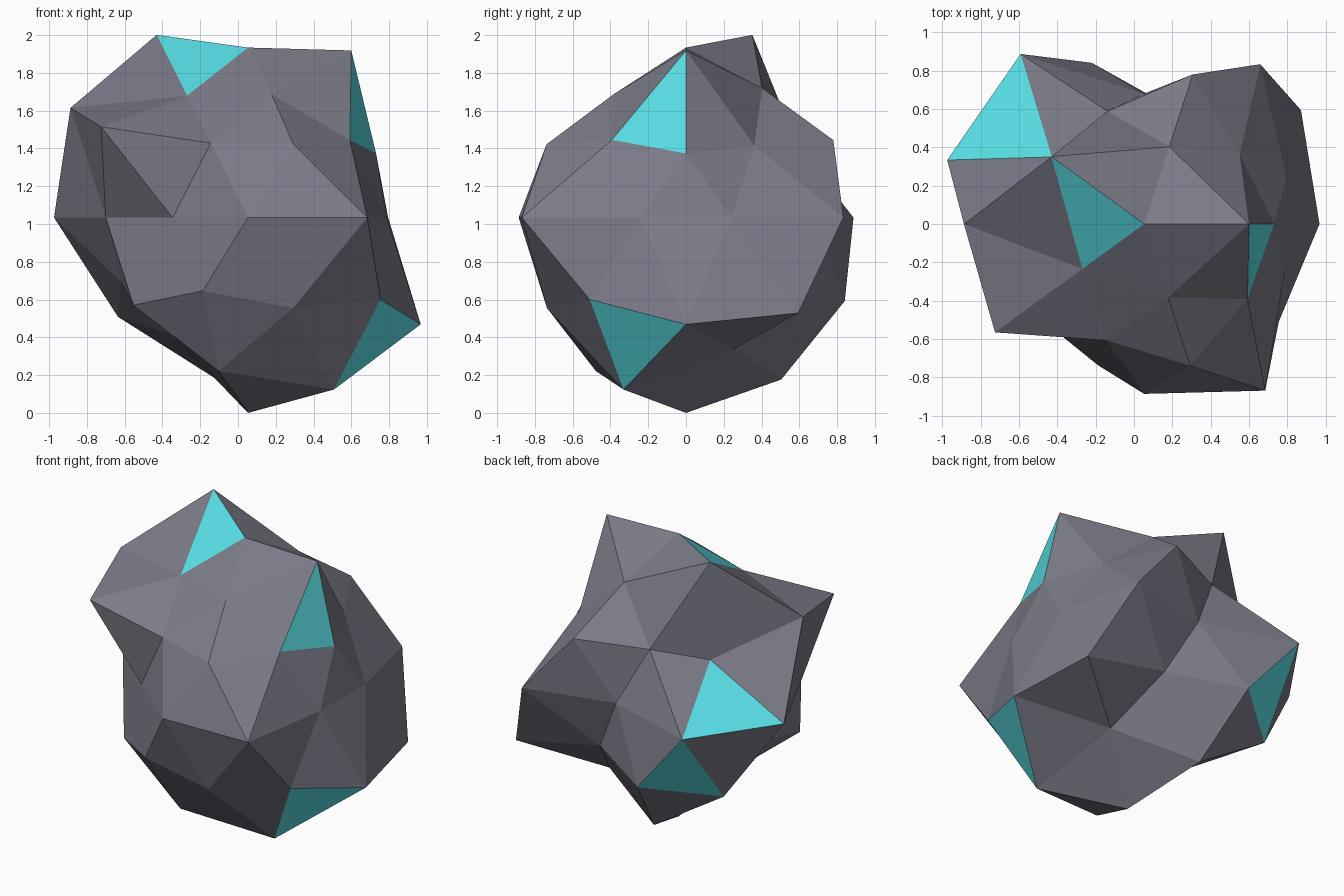
import bpy, bmesh, math

if "Cube" in bpy.data.objects:
    bpy.data.objects.remove(bpy.data.objects["Cube"])

# Ring of the icosphere: height on unit sphere, first azimuth, step, radius of each point
RINGS = {
    "T": (1.0, 0, 360, [0.90]),
    "A": (0.8507, 0, 72, [1.04, 0.806, 1.137, 0.758, 0.767]),
    "B": (0.5257, 36, 72, [0.724, 0.727, 1.105, 0.75, 0.783]),
    "U": (0.4472, 0, 72, [0.758, 0.917, 0.665, 1.075, 0.868]),
    "C": (0.0, 18, 36, [0.78, 1.03, 0.68, 1.096, 1.08, 0.792, 0.679, 0.886, 1.074, 0.772]),
    "L": (-0.4472, 36, 72, [1.13, 0.988, 0.755, 0.867, 0.97]),
    "D": (-0.5257, 0, 72, [1.075, 0.72, 1.0, 0.882, 0.91]),
    "E": (-0.8507, 36, 72, [0.82, 1.008, 0.74, 0.955, 1.07]),
    "Z": (-1.0, 0, 360, [1.034]),
}
# Crystal facets, named by their three ring points
CRYSTAL = [{"T0", "A2", "A3"}, {"A0", "U0", "B4"}, {"L4", "D0", "E4"},
           {"C3", "C4", "U2"}, {"C3", "L1", "D2"}]
CENTRE = (0.053, 0.0, 1.034)


def material(name, colour):
    mat = bpy.data.materials.new(name)
    mat.diffuse_color = (*colour, 1)
    mat.use_nodes = True
    mat.node_tree.nodes["Principled BSDF"].inputs["Base Color"].default_value = mat.diffuse_color
    return mat


def locate(direction):
    """Ring name and index of an icosphere point."""
    ring = min(RINGS, key=lambda k: abs(RINGS[k][0] - direction.z))
    _, start, step, radii = RINGS[ring]
    azimuth = math.degrees(math.atan2(direction.y, direction.x))
    return ring, round((azimuth - start) / step) % len(radii)


# Lumpy boulder: icosphere with each point pushed in or out
bm = bmesh.new()
bmesh.ops.create_icosphere(bm, subdivisions=2, radius=1)
names = {}
for v in bm.verts:
    direction = v.co.normalized()
    ring, i = locate(direction)
    names[v] = f"{ring}{i}"
    v.co = direction * RINGS[ring][3][i]

# Cyan crystal facets
for f in bm.faces:
    f.smooth = False
    f.material_index = int({names[v] for v in f.verts} in CRYSTAL)

mesh = bpy.data.meshes.new("boulder")
bm.to_mesh(mesh)
bm.free()
mesh.materials.append(material("dark_stone", (0.2, 0.2, 0.25)))
mesh.materials.append(material("cyan_crystal", (0.1, 0.75, 0.8)))
boulder = bpy.data.objects.new("boulder", mesh)
boulder.location = CENTRE
bpy.context.collection.objects.link(boulder)
